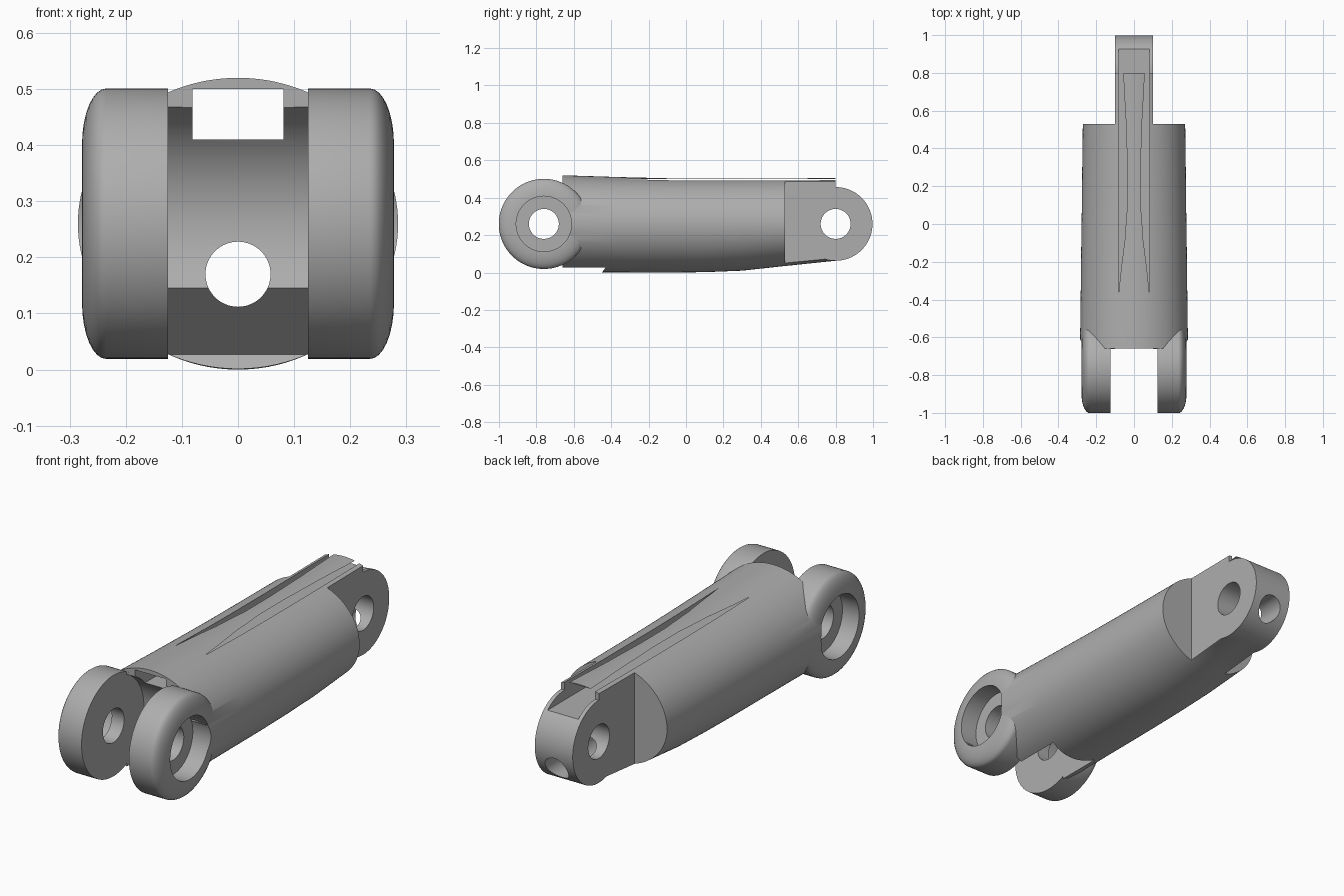
import bpy, bmesh, math
from mathutils import Matrix

cube = bpy.data.objects.get("Cube")
if cube:
    bpy.data.objects.remove(cube, do_unlink=True)

grey = bpy.data.materials.new("plain grey")
grey.use_nodes = True
COLOUR = (0.42, 0.42, 0.42, 1)
grey.diffuse_color = COLOUR
grey.node_tree.nodes["Principled BSDF"].inputs["Base Color"].default_value = COLOUR

AXIS_Z = 0.26
FORK_Y, TIP_Y = -0.76, 0.8
FORK_IN = 0.125


def finish(bm, name):
    bmesh.ops.recalc_face_normals(bm, faces=bm.faces)
    mesh = bpy.data.meshes.new(name)
    bm.to_mesh(mesh)
    bm.free()
    obj = bpy.data.objects.new(name, mesh)
    bpy.context.collection.objects.link(obj)
    mesh.materials.append(grey)
    return obj


def loft(name, rings):
    """Join equal closed rings of points and cap both ends."""
    bm = bmesh.new()
    loops = [[bm.verts.new(p) for p in ring] for ring in rings]
    for a, b in zip(loops, loops[1:]):
        for i in range(len(a)):
            j = (i + 1) % len(a)
            bm.faces.new((a[i], a[j], b[j], b[i]))
    bm.faces.new(loops[0])
    bm.faces.new(loops[-1])
    return finish(bm, name)


def turned(name, profile, y, z, n=96):
    """Solid turned about an x-direction axis from (x, radius) pairs."""
    steps = [2 * math.pi * i / n for i in range(n)]
    return loft(name, [[(x, y + r * math.cos(t), z + r * math.sin(t)) for t in steps]
                       for x, r in profile])


def box(name, lo, hi):
    bm = bmesh.new()
    size = [h - l for l, h in zip(lo, hi)]
    mid = [(h + l) / 2 for l, h in zip(lo, hi)]
    bmesh.ops.create_cube(bm, size=1, matrix=Matrix.Translation(mid) @ Matrix.Diagonal((*size, 1)))
    return finish(bm, name)


def combine(target, other, operation):
    mod = target.modifiers.new(other.name, 'BOOLEAN')
    mod.operation, mod.solver, mod.object = operation, 'EXACT', other
    bpy.context.view_layer.objects.active = target
    bpy.ops.object.modifier_apply(modifier=mod.name)
    bpy.data.objects.remove(other, do_unlink=True)


# Tapered oval body: y, half width, height above axis, depth below axis
stations = [(-0.66, 0.286, 0.26, 0.258), (-0.36, 0.282, 0.2505, 0.259),
            (-0.1, 0.279, 0.244, 0.26), (0.1, 0.276, 0.242, 0.258),
            (0.3, 0.274, 0.242, 0.25), (0.53, 0.271, 0.243, 0.225),
            (TIP_Y, 0.27, 0.2455, 0.197)]
angles = [2 * math.pi * i / 128 for i in range(128)]
link = loft("finger_link", [
    [(w * math.cos(t), y, AXIS_Z + (up if math.sin(t) > 0 else down) * math.sin(t))
     for t in angles] for y, w, up, down in stations])

# Rounded fork ears
for side in (1, -1):
    profile = [(0.1, 0.241), (0.235, 0.241)]
    for i in range(1, 9):
        t = math.pi / 2 * i / 8
        profile.append((0.235 + 0.043 * math.sin(t), 0.141 + 0.1 * math.cos(t)))
    combine(link, turned("fork_ear", [(side * x, r) for x, r in profile], FORK_Y, AXIS_Z), 'UNION')

# Round end of the tongue
combine(link, turned("tongue_end", [(-0.12, 0.197), (0.12, 0.197)], TIP_Y, AXIS_Z), 'UNION')

# Side cuts that leave the narrow tongue
for side in (1, -1):
    xs = sorted((side * 0.1, side * 0.5))
    combine(link, box("tongue_side_cut", (xs[0], 0.53, -0.2), (xs[1], 1.2, 0.8)), 'DIFFERENCE')

# Clearance between the ears: slanted below, hollow round, open lip above
clearance = [(-1.1, -0.1), (-0.5, -0.1), (-0.45, 0), (-0.43, 0.027)]
for i in range(25):
    t = math.radians(-30 + 94.5 * i / 24)
    clearance.append((FORK_Y + 0.23 * math.cos(t), AXIS_Z + 0.23 * math.sin(t)))
clearance += [(-0.66, 0.6), (-1.1, 0.6)]
combine(link, loft("fork_clearance", [[(x, y, z) for y, z in clearance]
                                      for x in (-FORK_IN, FORK_IN)]), 'DIFFERENCE')

# Pin holes and the wide recesses on the outer ears
for y in (FORK_Y, TIP_Y):
    combine(link, turned("pin_hole", [(-0.5, 0.08), (0.5, 0.08)], y, AXIS_Z, 64), 'DIFFERENCE')
for side in (1, -1):
    combine(link, turned("ear_recess", [(side * 0.19, 0.148), (side * 0.5, 0.148)],
                         FORK_Y, AXIS_Z), 'DIFFERENCE')

# Lengthwise cord hole and square channel under the top skin
combine(link, loft("cord_hole", [[(0.058 * math.cos(t), y, 0.17 + 0.058 * math.sin(t))
                                  for t in angles[::2]] for y in (-1.2, 1.2)]), 'DIFFERENCE')
combine(link, box("top_channel", (-0.081, -1.2, 0.41), (0.081, 1.2, 0.5)), 'DIFFERENCE')

# Smooth round surfaces, crisp edges
bpy.ops.object.select_all(action='DESELECT')
link.select_set(True)
bpy.context.view_layer.objects.active = link
bpy.ops.object.shade_smooth_by_angle(angle=math.radians(25))
